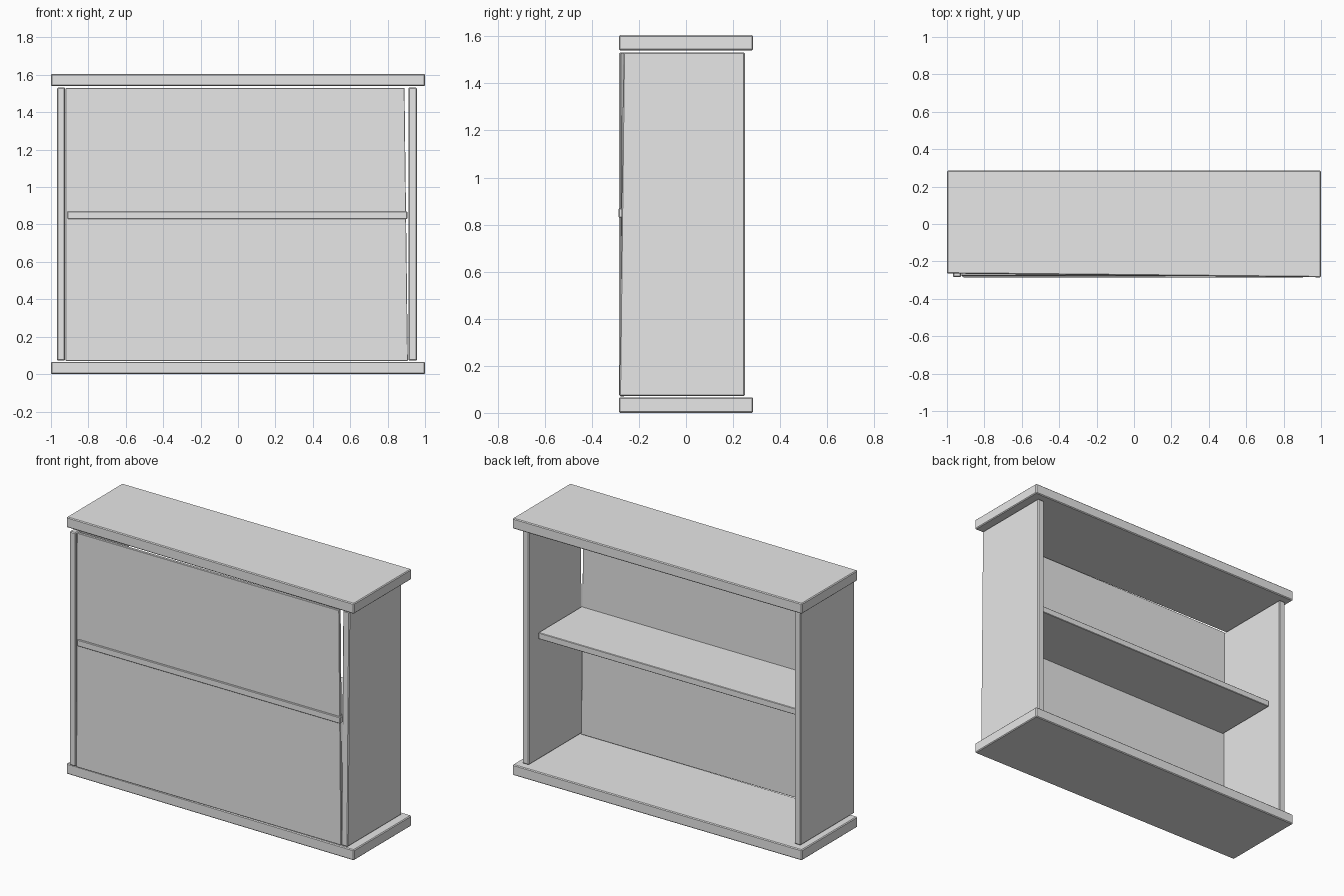
import bpy
import bmesh

if "Cube" in bpy.data.objects:
    bpy.data.objects.remove(bpy.data.objects["Cube"], do_unlink=True)

grey = bpy.data.materials.new("plain grey")
grey.use_nodes = True
GREY = (0.8, 0.8, 0.8, 1)
grey.diffuse_color = GREY
grey.node_tree.nodes["Principled BSDF"].inputs["Base Color"].default_value = GREY


def board(name, xs, ys, zs, bevel=0.005, skew=None):
    """Box between the given limits; skew nudges each corner, by its side signs."""
    bm = bmesh.new()
    bmesh.ops.create_cube(bm, size=1)
    for v in bm.verts:
        i, j, k = (int(c > 0) for c in v.co)
        v.co = (xs[i], ys[j], zs[k])
        if skew:
            dx, dy = skew(i, j, k)
            v.co.x += dx
            v.co.y += dy
    mesh = bpy.data.meshes.new(name)
    bm.to_mesh(mesh)
    bm.free()
    mesh.materials.append(grey)
    obj = bpy.data.objects.new(name, mesh)
    bpy.context.collection.objects.link(obj)
    if bevel:
        mod = obj.modifiers.new("eased edges", "BEVEL")
        mod.width = bevel
        mod.segments = 1
    return obj


# Top and bottom boards, slightly shallower at the -x end of the front
def front_taper(i, j, k):
    return (0, 0.02 if i == 0 and j == 0 else 0)


for name, zs in (("bottom_board", (0, 0.066)), ("top_board", (1.54, 1.605))):
    board(name, (-1, 1), (-0.285, 0.285), zs, skew=front_taper)

# Upright sides; the +x one leans back a little along its front edge
board("right_side", (-0.967, -0.924), (-0.284, 0.25), (0.072, 1.532))
board("left_side", (0.911, 0.956), (-0.283, 0.25), (0.072, 1.532),
      skew=lambda i, j, k: (0, 0.017 if j == 0 and k else 0))

# Thin closing panel, narrowing towards the top at its +x edge
board("closing_panel", (-0.921, 0.908), (-0.28, -0.262), (0.07, 1.53), bevel=0.002,
      skew=lambda i, j, k: (-0.018 if i and k else 0, 0.006 if k else 0))

# Middle shelf, just proud of the panel
board("middle_shelf", (-0.912, 0.905), (-0.286, 0.165), (0.83, 0.87), bevel=0.003)
